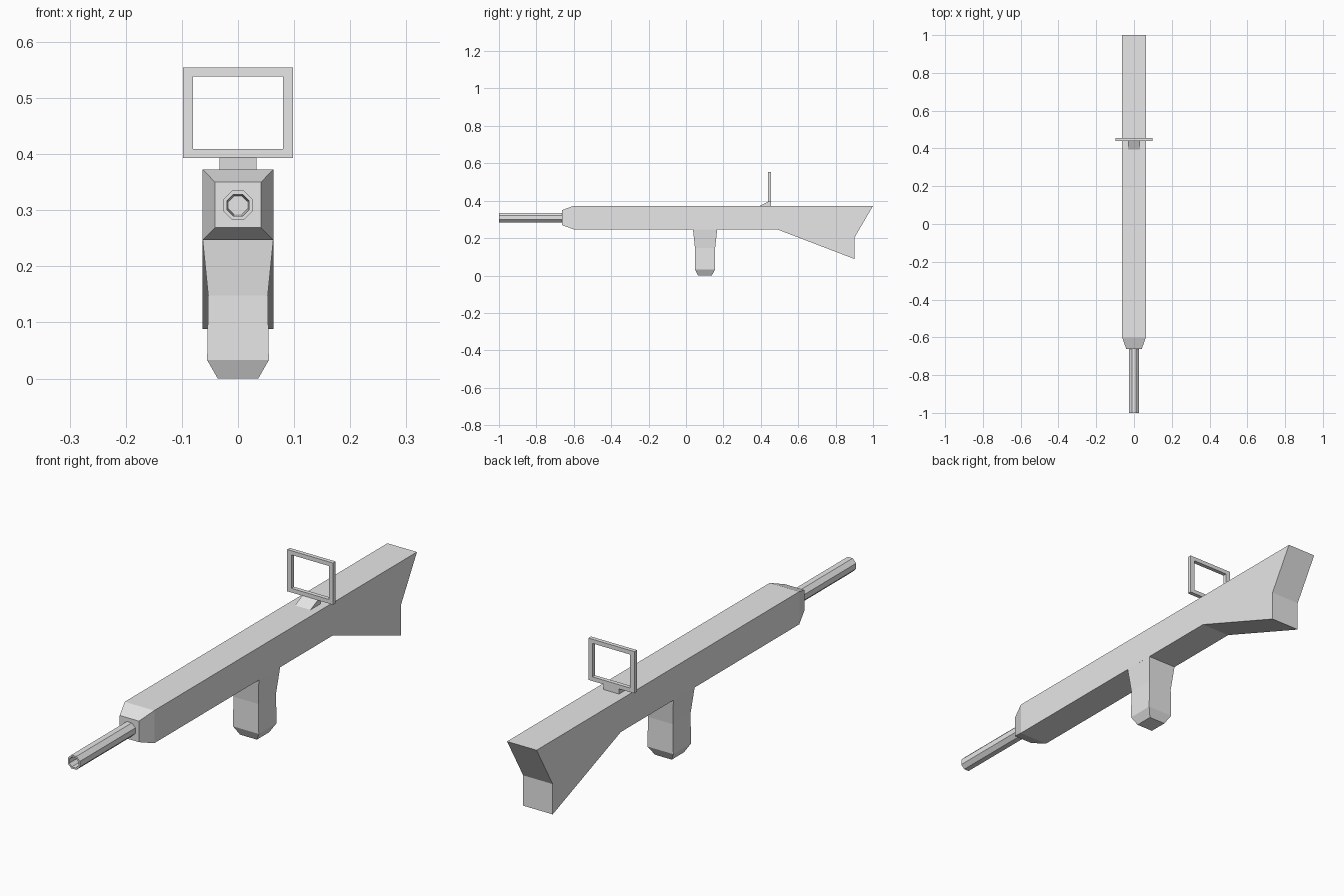
import bpy, bmesh, math

cube = bpy.data.objects.get("Cube")
if cube:
    bpy.data.objects.remove(cube, do_unlink=True)

grey = bpy.data.materials.new("plain grey")
grey.use_nodes = True
COLOUR = (0.8, 0.8, 0.8, 1)
grey.diffuse_color = COLOUR
grey.node_tree.nodes["Principled BSDF"].inputs["Base Color"].default_value = COLOUR


def finish(name, bm):
    bmesh.ops.recalc_face_normals(bm, faces=bm.faces)
    mesh = bpy.data.meshes.new(name)
    bm.to_mesh(mesh)
    bm.free()
    mesh.materials.append(grey)
    ob = bpy.data.objects.new(name, mesh)
    bpy.context.collection.objects.link(ob)
    return ob


def loft(name, rings, start_cap=True, end_cap=True, closed=False):
    """Skin a list of equal-length point rings."""
    bm = bmesh.new()
    loops = [[bm.verts.new(p) for p in ring] for ring in rings]
    pairs = list(zip(loops, loops[1:]))
    if closed:
        pairs.append((loops[-1], loops[0]))
    for a, b in pairs:
        for i in range(len(a)):
            j = (i + 1) % len(a)
            bm.faces.new((a[i], a[j], b[j], b[i]))
    if not closed:
        if start_cap:
            bm.faces.new(loops[0])
        if end_cap:
            bm.faces.new(loops[-1])
    return finish(name, bm)


def rect_xz(w, y, z0, z1):
    return [(-w, y, z0), (w, y, z0), (w, y, z1), (-w, y, z1)]


def rect_xy(w, z, y0, y1):
    return [(-w, y0, z), (w, y0, z), (w, y1, z), (-w, y1, z)]


def octagon(r, y, z=0.309):
    angles = [math.pi / 8 + i * math.pi / 4 for i in range(8)]
    return [(r * math.cos(a), y, z + r * math.sin(a)) for a in angles]


HALF, TOP, BOTTOM = 0.063, 0.373, 0.247

# Receiver with tapered nose, ending where the stock begins
loft("receiver", [rect_xz(0.041, -0.662, 0.269, 0.35),
                  rect_xz(HALF, -0.6, BOTTOM, TOP),
                  rect_xz(HALF, 0.487, BOTTOM, TOP)], end_cap=False)

# Shoulder stock: side profile extruded across the width
profile = [(0.487, TOP), (0.487, BOTTOM), (0.902, 0.088), (0.902, 0.205), (1.0, TOP)]
bm = bmesh.new()
sides = [[bm.verts.new((x, y, z)) for y, z in profile] for x in (-HALF, HALF)]
for side in sides:
    bm.faces.new(side)
for i in range(1, len(profile)):
    j = (i + 1) % len(profile)
    bm.faces.new((sides[0][i], sides[0][j], sides[1][j], sides[1][i]))
finish("stock", bm)

# Octagonal barrel with a recessed bore
loft("barrel", [octagon(0.028, -0.655), octagon(0.028, -1.0),
                octagon(0.021, -1.0), octagon(0.018, -0.9)], start_cap=False)

# Grip, flared at the top and bevelled at the foot
loft("grip", [rect_xy(0.036, 0, 0.064, 0.138),
              rect_xy(0.055, 0.033, 0.048, 0.156),
              rect_xy(0.053, 0.148, 0.048, 0.156),
              rect_xy(HALF, BOTTOM + 0.001, 0.037, 0.167)], end_cap=False)

# Square sight frame
loft("sight_frame", [rect_xz(0.098, 0.439, 0.393, 0.554),
                     rect_xz(0.098, 0.455, 0.393, 0.554),
                     rect_xz(0.08, 0.455, 0.409, 0.538),
                     rect_xz(0.08, 0.439, 0.409, 0.538)], closed=True)

# Wedge foot under the sight
loft("sight_foot", [rect_xy(0.033, TOP - 0.002, 0.39, 0.455),
                    rect_xy(0.033, 0.394, 0.439, 0.455)])
